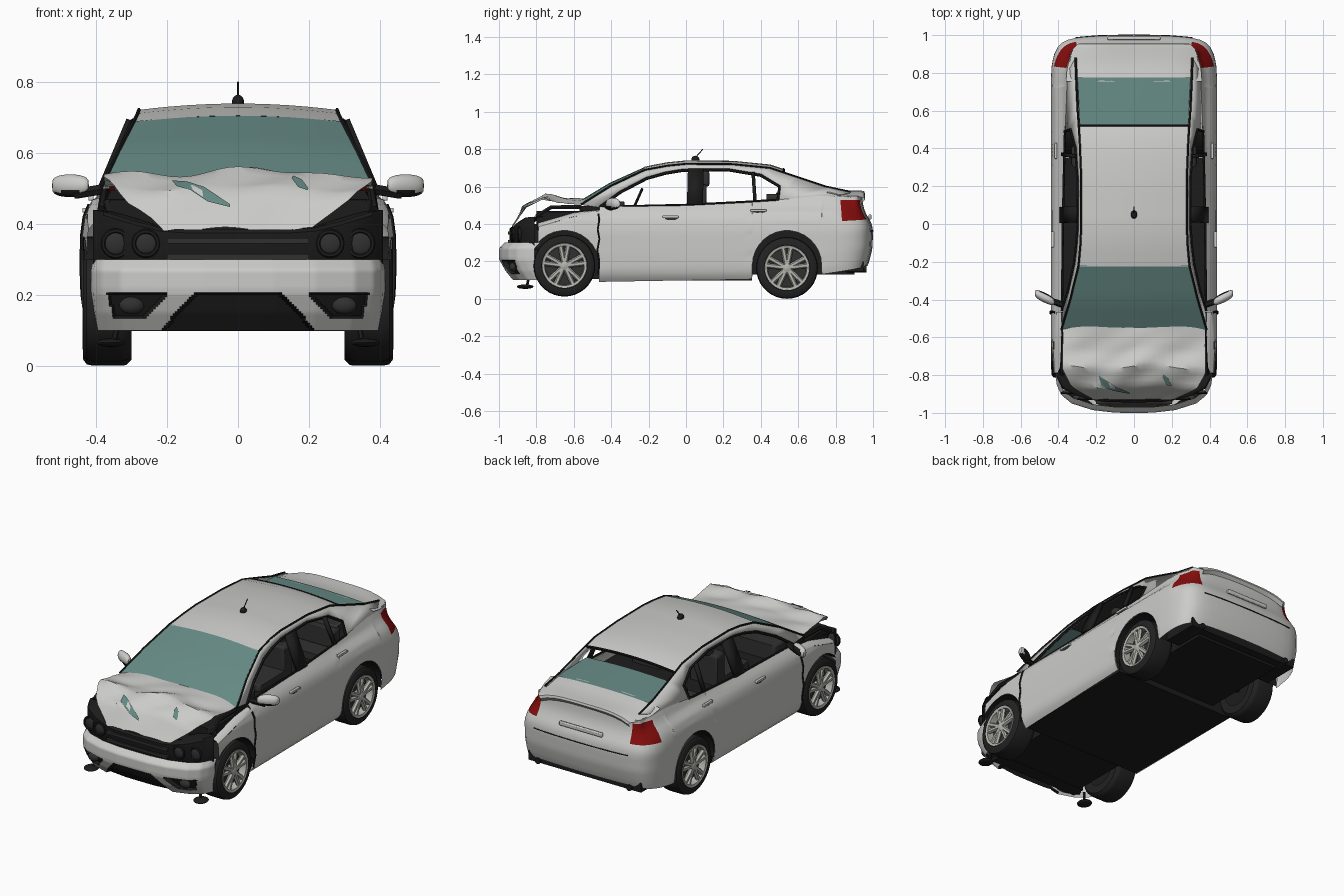
import bpy, bmesh, math
from mathutils import Vector
from math import sin, cos, pi, radians

if "Cube" in bpy.data.objects:
    bpy.data.objects.remove(bpy.data.objects["Cube"])

def mat(name, r, g, b):
    m = bpy.data.materials.new(name)
    m.diffuse_color = (r, g, b, 1)
    m.use_nodes = True
    m.node_tree.nodes["Principled BSDF"].inputs["Base Color"].default_value = m.diffuse_color
    return m
PAINT = mat("silver_paint", .60, .60, .585)
BLACK = mat("black_trim", .012, .012, .012)
DARK = mat("dark_interior", .03, .03, .03)
TYRE = mat("tyre_rubber", .016, .016, .016)
RIM = mat("wheel_grey", .46, .46, .42)
GLASS = mat("teal_glass", .13, .25, .23)
RED = mat("red_lamp", .24, .004, .004)

def lin(x, pts):
    for (a, p), (b, q) in zip(pts, pts[1:]):
        if x <= b:
            return p + (q - p) * max(0, x - a) / (b - a)
    return pts[-1][1]

def grid(name, rows, mats, mirror=False, solid=0, rule=None, bevel=0, hull=False):
    """Surface through rows of points; hull=True makes a convex solid."""
    bm = bmesh.new()
    vs = [[bm.verts.new(p) for p in r] for r in rows]
    if hull:
        bmesh.ops.convex_hull(bm, input=bm.verts[:])
    else:
        for a, b in zip(vs, vs[1:]):
            for i in range(len(a) - 1):
                bm.faces.new((a[i], a[i + 1], b[i + 1], b[i]))
    bmesh.ops.remove_doubles(bm, verts=bm.verts[:], dist=1e-5)
    bmesh.ops.recalc_face_normals(bm, faces=bm.faces[:])
    me = bpy.data.meshes.new(name)
    bm.to_mesh(me)
    bm.free()
    for m in (mats if isinstance(mats, list) else [mats]):
        me.materials.append(m)
    for p in me.polygons if rule else []:
        p.material_index = rule(p.center)
    ob = bpy.data.objects.new(name, me)
    bpy.context.collection.objects.link(ob)
    if bevel:
        md = ob.modifiers.new("bevel", 'BEVEL')
        md.width, md.segments = bevel, 2
    if solid:
        ob.modifiers.new("solid", 'SOLIDIFY').thickness = solid
    if mirror:
        ob.modifiers.new("mirror", 'MIRROR')
    return ob

def box(name, lo, hi, m, mirror=False, bevel=0):
    pts = [[(x, y, z) for x in (lo[0], hi[0]) for y in (lo[1], hi[1])] for z in (lo[2], hi[2])]
    return grid(name, pts, m, mirror, bevel=bevel, hull=True)

def tube(name, pts, r, m, mirror=False, up=(0, 0, 1), n=6):
    pts = [Vector(p) for p in pts]
    rows = [[pts[0]] * (n + 1)]
    for i, p in enumerate(pts):
        t = (pts[min(i + 1, len(pts) - 1)] - pts[max(i - 1, 0)]).normalized()
        a = t.cross(Vector(up)).normalized()
        rows.append([p + r * (a * cos(2 * pi * k / n) + a.cross(t) * sin(2 * pi * k / n)) for k in range(n + 1)])
    return grid(name, rows + [[pts[-1]] * (n + 1)], m, mirror)

def lathe(name, prof, y, z, m, n=36, a0=0, a1=360):
    angs = [radians(a0 + (a1 - a0) * k / n) for k in range(n + 1)]
    return grid(name, [[(x, y + r * cos(a), z + r * sin(a)) for x, r in prof] for a in angs], m, True)

def ball(name, c, s, mats, mirror=False, rule=None, sweep=0, power=1):
    rows = []
    for a in [pi * i / 12 for i in range(13)]:
        w = max(0, sin(a)) ** power
        rows.append([(c[0] - s[0] * cos(a), c[1] + s[1] * w * cos(b) - sweep * cos(a), c[2] + s[2] * w * sin(b))
                     for b in [2 * pi * k / 16 for k in range(17)]])
    return grid(name, rows, mats, mirror, rule=rule)

# Body side skin: plan outline swept from sill or wheel arch up to the belt line
FY, RY, R = -.65, .54, .185
INSET = [(.09, .04), (.12, .015), (.16, .004), (.25, 0), (.36, 0), (.42, .008), (.46, .024), (.50, .062), (.55, .084)]
REAR = [(.15, .04), (.2, .02), (.27, .003), (.36, 0), (.40, .006), (.46, .04), (.5, .053), (.55, .058)]
BELT = [(-.79, .385), (-.6, .44), (-.4645, .455), (-.4635, .49), (0, .50), (.3, .515), (.5, .53), (.7, .55), (1, .55)]
ys = [c + R * cos(radians(a)) for c in (FY, RY) for a in range(0, 181, 12)]
ys += [FY + .186, FY + .1875, RY - .186, RY + .186, -.79] + [-.4 + .1 * i for i in range(8)]
outline = [(lin(y, [(-.79, .425), (-.6, .44)]), y) for y in sorted(ys) if y >= -.79]
outline += [(.44, .75), (.438, .80), (.436, .835), (.43, .87), (.422, .90), (.405, .935), (.38, .96), (.35, .975),
            (.31, .985), (.26, .991), (.2, .995), (.1, .999), (0, 1)]
def sill(y):
    for c in (FY, RY):
        if abs(y - c) <= R + 1e-6:
            return .18 + math.sqrt(max(0, R * R - (y - c) ** 2))
    return lin(y, [(-.5, .09), (.36, .105), (.72, .13), (.95, .165), (1, .175)])
rows = []
for i, (x, y) in enumerate(outline):
    px, py = outline[max(i - 1, 0)]
    qx, qy = outline[i + 1] if i + 1 < len(outline) else (-px, py)
    t = Vector((qx - px, qy - py)).normalized()
    b, row = max(0, -t.x) if y > .74 else 0, []
    for k in range(19):
        z = lin(k / 18, [(0, sill(y)), (1, lin(y, BELT))])
        d = lin(z, INSET) * (1 - b) + lin(z, REAR) * b + lin(z, [(.38, 0), (.46, .07)]) * b * (1 - b)
        row.append((x - t.y * d, y + t.x * d, z))
    rows.append(row)
grid("body_side", rows, [PAINT, RED], True,
     rule=lambda c: int(c.y > .835 and abs(c.x) > .305 + (.52 - c.z) * .2 and .42 < c.z < .52))

# Cabin side frame, pillars and roof
def tx(z):
    return .375 - (z - .50) * .42
rail = [(.385, -.56, .505), (.338, -.40, .605), (.294, -.22, .69), (.283, -.1, .712), (.28, 0, .722), (.28, .25, .72),
        (.288, .45, .70), (.298, .6, .65), (.305, .75, .60), (.31, .88, .572)]
wtop = [(-.46, .49), (-.35, .57), (-.21, .643), (-.11, .671), (-.02, .686), (.22, .69), (.40, .66), (.50, .60),
        (.49, .525), (.80, .55)]
inner = [(tx(z), y, z) for y, z in wtop]
grid("cabin_frame", [rail, inner], PAINT, True, solid=.01)
tube("window_trim", [(x + .002, y, z) for x, y, z in inner[:9]], .008, BLACK, True, up=(1, 0, 0))
tube("belt_trim", [(tx(z) + .003, y, z) for y, z in [(-.46, .492), (0, .503), (.3, .518), (.49, .53)]], .006, BLACK, True)
tube("roof_drip_trim", rail, .0055, BLACK, True)
for name, y0, y1, z0, z1, w in (("middle_pillar", .005, .01, .50, .69, .085),
                                ("rear_window_divider", .36, .35, .52, .67, .018)):
    grid(name, [[(tx(z) + .001, y, z), (tx(z) + .001, y + w, z)] for y, z in ((y0, z0), (y1, z1))], BLACK, True, solid=.02)
ex, ez = [(p[1], p[0]) for p in rail], [(p[1], p[2]) for p in rail]
S = [-1 + i / 6 for i in range(13)]
for name, dz, m in (("roof", 0, PAINT), ("headliner", -.014, DARK)):
    grid(name, [[(s * lin(y, ex), y, lin(y, ez) + .018 * (1 - s * s) + dz) for s in S]
                for y in (-.225, -.16, -.1, 0, .05, .15, .25, .35, .45, .52)], m)
tube("roof_rear_seal", [(s * .29, .522, .676 + .017 * (1 - s * s)) for s in S], .006, BLACK)

# Glass: windscreen and sagging rear window
grid("windscreen", [[(s * lin(t, [(0, .38), (.47, .334), (1, .292)]), -.56 + .34 * t - .015 * (1 - s * s) * (1 - t),
                      lin(t, [(0, .505), (.47, .605), (1, .69)]) + .015 * (1 - s * s)) for s in S]
                    for t in (0, .15, .3, .47, .65, .82, 1)], GLASS)
grid("rear_window", [[(s * w, y, z + .01 * (1 - s * s)) for s in S]
                     for w, y, z in ((.285, .525, .612), (.295, .65, .602), (.305, .775, .591))], GLASS)

# Boot lid with spoiler lip
grid("boot_lid", [[(s * w, y, z - .035 * s ** 4) for s in S] for w, y, z in
                  ((.36, .755, .602), (.355, .82, .588), (.34, .88, .578), (.325, .925, .579), (.30, .952, .577),
                   (.29, .956, .565), (.29, .94, .545))], PAINT)
box("plate_recess", (-.14, .975, .425), (.14, .992, .45), PAINT, bevel=.005)
tube("boot_seam", [(x, y + .001, .362) for x, y in ((-.31, .985), (-.2, .995), (0, 1), (.2, .995), (.31, .985))], .003, BLACK)
box("rear_valance", (-.37, .73, .145), (.37, .95, .2), BLACK)
tube("exhaust_tip", [(.3, .86, .16), (.3, .965, .16)], .018, BLACK, True, n=12)

# Crumpled bonnet and glass shards lying on it
def hood(u, v, o=0):
    x = u * lin(v, [(0, .375), (.6, .38), (.8, .33), (1, .21)])
    f = min(1, 2 * v)
    y = lin(v, [(0, -.54), (.55, -.755), (.78, -.86), (1, -.93)]) + .05 * sin(13 * x + .5) * v * (1 - v)
    z = lin(v, [(0, .535), (.35, .53), (.55, .55), (.78, .495), (1, .385)])
    z += f * (1 - v) * .022 * sin(14 * x + 1) + .006 * f * sin(24 * x + 15 * v) - .03 * u ** 4 * (1 - v)
    return (x, y - o, z + o)
grid("crumpled_bonnet", [[hood(-1 + i / 14, j / 18) for i in range(29)] for j in range(19)], PAINT)
for shard in (((-.5, .62, .74), (-.4, .68, .79), (-.28, .76, .84), (-.08, .87, .89)),
              ((.42, .64, .68), (.5, .68, .76), (.58, .75, .77))):
    grid("glass_shard", [[hood(u, a, .005), hood(u, b, .005)] for u, a, b in shard], GLASS)

# Front bumper with recessed grille and fog lamp openings
def opening(c):
    a, u = abs(c.x), abs(c.x) - (.2 - c.z) * .9
    return int(c.z < .205 and (u < .13 or (u > .20 and a < .37 - (.2 - c.z) * .3 and c.z > .13)))
BO = [(0, -1), (.1, -.999), (.22, -.985), (.33, -.95), (.385, -.905), (.41, -.85), (.415, -.81)]
brows = []
for x in [-.415 + .83 * i / 120 for i in range(121)]:
    row = []
    for z in [.1 + .2 * k / 30 for k in range(31)]:
        d = lin(z, [(.1, .06), (.15, .025), (.2, .003), (.22, 0), (.27, 0), (.3, .03)])
        row.append((x * (1 - .5 * d), lin(abs(x), BO) + d, z))
    brows.append(row)
bumper = grid("front_bumper", brows, [PAINT, BLACK], rule=opening)
bm = bmesh.new()
bm.from_mesh(bumper.data)
for v in bm.verts:
    if all(f.material_index for f in v.link_faces):
        v.co.y += .025
bm.to_mesh(bumper.data)
bm.free()
ball("fog_lamp", (.30, -.925, .17), (.035, .02, .025), DARK, True)
box("front_undertray", (-.3, -.88, .102), (.3, -.80, .12), BLACK)

# Exposed front frame, lamp sockets, engine bay
grid("front_frame", [[(x, y + .02, .26), (x, y, .29), (x, y, z - .01), (x, y + .012, z), (x * .9, y + .1, z)]
                     for x, y, z in ((0, -.945, .385), (.15, -.942, .385), (.22, -.93, .39), (.30, -.91, .41),
                                     (.38, -.87, .435), (.41, -.81, .44))], BLACK, True)
for z in (.30, .345):
    box("grille_slat", (-.2, -.953, z), (.2, -.935, z + .015), DARK)
ring = [2 * pi * k / 18 for k in range(19)]
for x, y, r in ((.26, -.922, .034), (.345, -.89, .036)):
    tube("lamp_socket", [(x + r * cos(a), y - .005, .345 + r * sin(a)) for a in ring], .007, BLACK, True, up=(0, 1, 0))
    ball("lamp_bowl", (x, y, .345), (r, .012, r), DARK, True)
box("engine_bay", (-.38, -.80, .37), (.38, -.46, .47), BLACK, bevel=.015)
box("cowl", (-.375, -.57, .44), (.375, -.455, .495), BLACK)
tube("bonnet_hinge_bar", [(.385, -.80, .44), (.377, -.72, .49), (.372, -.56, .49)], .012, BLACK, True)
grid("fender_top", [[(lin(y, [(-.79, .425), (-.6, .44)]) - lin(z, INSET), y, z), (.41, y, z + .014), (.385, y, z + .02)]
                    for y in (-.79, -.7, -.6, -.53, -.466) for z in [lin(y, BELT)]], PAINT, True)
ball("hanging_trim", (.36, -.86, .065), (.04, .045, .012), BLACK, True)
tube("hanging_strut", [(.35, -.85, .07), (.34, -.84, .12)], .008, BLACK, True, up=(0, 1, 0))
tube("torn_door_seam", [(.441 - lin(z, INSET), -.468 + d, z) for z, d in
     ((.13, 0), (.2, .004), (.26, -.006), (.32, .005), (.37, -.004), (.42, .004), (.455, 0))], .006, BLACK, True, up=(0, 1, 0))

# Floor, wheel liners and wheels
box("cabin_floor", (-.402, -.463, .098), (.402, .352, .43), BLACK)
box("front_floor", (-.28, -.88, .105), (.28, -.46, .40), BLACK)
box("rear_floor", (-.28, .35, .13), (.28, .90, .46), BLACK)
for y, z, a0, a1 in ((FY, .177, 0, 140), (RY, .165, -10, 190)):
    lathe("wheel_liner", [(.28, R), (.434, R)], y, .18, BLACK, 20, a0, a1)
    lathe("tyre", [(.30, .10), (.30, .148), (.315, .163), (.33, .165), (.41, .165), (.427, .161), (.437, .148),
                   (.438, .122), (.432, .116)], y, z, TYRE)
    lathe("rim_ring", [(.432, .122), (.439, .119), (.436, .106), (.395, .103)], y, z, RIM)
    lathe("wheel_backing", [(.40, 0), (.395, .108)], y, z, DARK)
    lathe("inner_hub", [(.31, 0), (.31, .11)], y, z, BLACK)
    lathe("hub_cap", [(.437, 0), (.436, .02), (.428, .03), (.40, .03)], y, z, RIM, 20)
    for k in range(10):
        a = radians(90 + 72 * (k // 2) + (11 if k % 2 else -11))
        tube("spoke", [(.424, y + q * cos(a), z + q * sin(a)) for q in (.02, .113)], .0135, RIM, True, up=(1, 0, 0))
    tube("axle", [(-.32, y, z), (.32, y, z)], .02, BLACK)

# Door mirrors, handles, aerial
ball("door_mirror", (.473, -.39, .508), (.052, .027, .032), [PAINT, BLACK], True,
     rule=lambda c: int(c.z < .492 or c.y > -.372 + (c.x - .473) * .6), sweep=.024, power=.5)
tube("mirror_stalk", [(.37, -.43, .50), (.46, -.40, .485)], .016, BLACK, True)
for y, z in ((-.08, .432), (.39, .466)):
    x = .44 - lin(z, INSET)
    ball("handle_cup", (x, y, z - .004), (.004, .035, .014), DARK, True)
    box("door_handle", (x - .003, y - .045, z), (x + .012, y + .04, z + .013), PAINT, True, .004)
ball("aerial_base", (0, .05, .745), (.017, .022, .02), BLACK)
tube("aerial_rod", [(0, .05, .755), (0, .09, .80)], .003, BLACK)

# Interior
for name, lo, hi, mir in (("dashboard", (-.35, -.47, .42), (.35, -.33, .52), False),
                          ("front_headrest", (.14, .075, .60), (.24, .125, .685), True),
                          ("front_seat_cushion", (.10, -.2, .40), (.28, .08, .47), True),
                          ("front_seat_back", (.10, .03, .40), (.28, .11, .61), True),
                          ("rear_bench", (-.33, .3, .40), (.33, .42, .47), False),
                          ("rear_seat_back", (-.32, .43, .40), (.32, .51, .56), False),
                          ("parcel_shelf", (-.31, .48, .53), (.31, .78, .57), False)):
    box(name, lo, hi, DARK, mir, .015)
tube("steering_wheel", [(.19 + .062 * cos(a), -.26 + .025 * sin(a), .53 + .056 * sin(a)) for a in ring], .008, BLACK,
     up=(0, .9, -.4))
for ob in bpy.context.scene.objects:
    ob.select_set(True)
    bpy.context.view_layer.objects.active = ob
bpy.ops.object.shade_smooth_by_angle(angle=radians(38))
